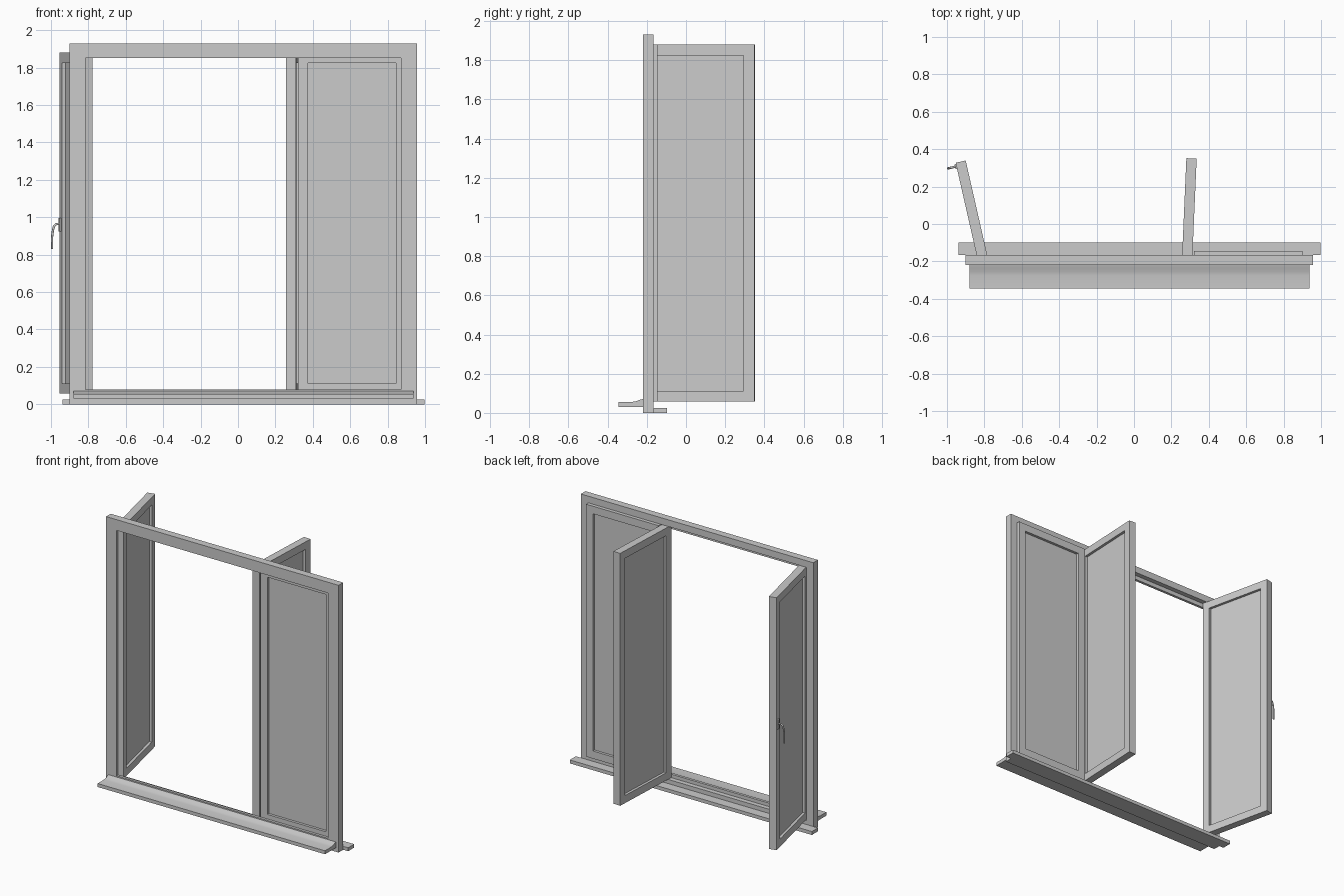
import bpy, bmesh, math
from mathutils import Matrix, Vector

if "Cube" in bpy.data.objects:
    bpy.data.objects.remove(bpy.data.objects["Cube"])

grey = bpy.data.materials.new("light grey")
grey.diffuse_color = (0.6, 0.6, 0.6, 1)
grey.use_nodes = True
grey.node_tree.nodes["Principled BSDF"].inputs["Base Color"].default_value = grey.diffuse_color


def add(name, bm, matrix=None):
    bmesh.ops.recalc_face_normals(bm, faces=bm.faces)
    me = bpy.data.meshes.new(name)
    bm.to_mesh(me)
    bm.free()
    me.materials.append(grey)
    ob = bpy.data.objects.new(name, me)
    bpy.context.collection.objects.link(ob)
    if matrix:
        ob.matrix_world = matrix
    return ob


def ring(name, loops, matrix=None):
    """Closed rectangular frame; each loop is (x0, x1, z0, z1, y)."""
    bm = bmesh.new()
    rows = [[bm.verts.new(p) for p in ((x0, y, z0), (x1, y, z0), (x1, y, z1), (x0, y, z1))]
            for x0, x1, z0, z1, y in loops]
    for i, a in enumerate(rows):
        b = rows[(i + 1) % len(rows)]
        for k in range(4):
            n = (k + 1) % 4
            bm.faces.new((a[k], a[n], b[n], b[k]))
    return add(name, bm, matrix)


def box(name, x0, x1, y0, y1, z0, z1, matrix=None):
    bm = bmesh.new()
    bmesh.ops.create_cube(bm, size=1)
    for v in bm.verts:
        v.co = Vector(((x0 + x1) / 2 + v.co.x * (x1 - x0),
                       (y0 + y1) / 2 + v.co.y * (y1 - y0),
                       (z0 + z1) / 2 + v.co.z * (z1 - z0)))
    return add(name, bm, matrix)


def sash(name, width, x, y, angle):
    """Sash hinged at its front corner, local x along the width, local y toward the room."""
    m = Matrix.Translation((x, y, 0)) @ Matrix.Rotation(math.radians(angle), 4, 'Z')
    t, w, z0, z1 = 0.055, 0.055, 0.057, 1.88
    outer = (0, width, z0, z1)
    inner = (w, width - w, z0 + w, z1 - w)
    ring(name + "_sash_frame", [outer + (0,), outer + (t,), inner + (t,), inner + (0,)], m)
    box(name + "_pane", w - 0.005, width - w + 0.005, 0.019, 0.036,
        z0 + w - 0.005, z1 - w + 0.005, m)
    return m


# outer frame with a front lip and a rebate behind it
out, reb, lip = (-0.90, 0.957, 0, 1.93), (-0.845, 0.902, 0.055, 1.882), (-0.815, 0.872, 0.08, 1.852)
ring("window_frame", [out + (-0.22,), out + (-0.167,), reb + (-0.167,),
                      reb + (-0.201,), lip + (-0.201,), lip + (-0.22,)])

# three sashes: fixed on the right, two swung into the room
sash("fixed", 0.58, 0.32, -0.20, 0)
sash("middle", 0.55, 0.311, -0.20, 87.5)
left = sash("left", 0.55, -0.778, -0.197, 102.8)

# handle on the left sash
box("handle_plate", 0.517, 0.543, 0.055, 0.063, 0.925, 0.995, left)
cu = bpy.data.curves.new("handle", 'CURVE')
cu.dimensions = '3D'
cu.bevel_depth = 0.006
cu.bevel_resolution = 2
cu.resolution_u = 5
cu.use_fill_caps = True
sp = cu.splines.new('BEZIER')
path = [(0.06, 0.965), (0.083, 0.96), (0.097, 0.925), (0.101, 0.83)]
sp.bezier_points.add(len(path) - 1)
for p, (v, z) in zip(sp.bezier_points, path):
    p.co = (0.53, v, z)
    p.handle_left_type = p.handle_right_type = 'AUTO'
cu.materials.append(grey)
handle = bpy.data.objects.new("handle", cu)
bpy.context.collection.objects.link(handle)
handle.matrix_world = left

# outside sill: flat nose with a soft rise to the frame
prof = [(-0.22, 0.03), (-0.345, 0.03), (-0.345, 0.055), (-0.275, 0.056),
        (-0.255, 0.059), (-0.235, 0.067), (-0.22, 0.071)]
bm = bmesh.new()
a = [bm.verts.new((-0.88, y, z)) for y, z in prof]
b = [bm.verts.new((0.937, y, z)) for y, z in prof]
bm.faces.new(a)
bm.faces.new(b)
for i in range(len(prof)):
    n = (i + 1) % len(prof)
    bm.faces.new((a[i], a[n], b[n], b[i]))
sill = add("outside_sill", bm)
bpy.context.view_layer.objects.active = sill
sill.select_set(True)
bpy.ops.object.shade_smooth_by_angle(angle=math.radians(35))

# inside ledge
box("inside_ledge", -0.937, 0.997, -0.167, -0.098, 0, 0.025)
